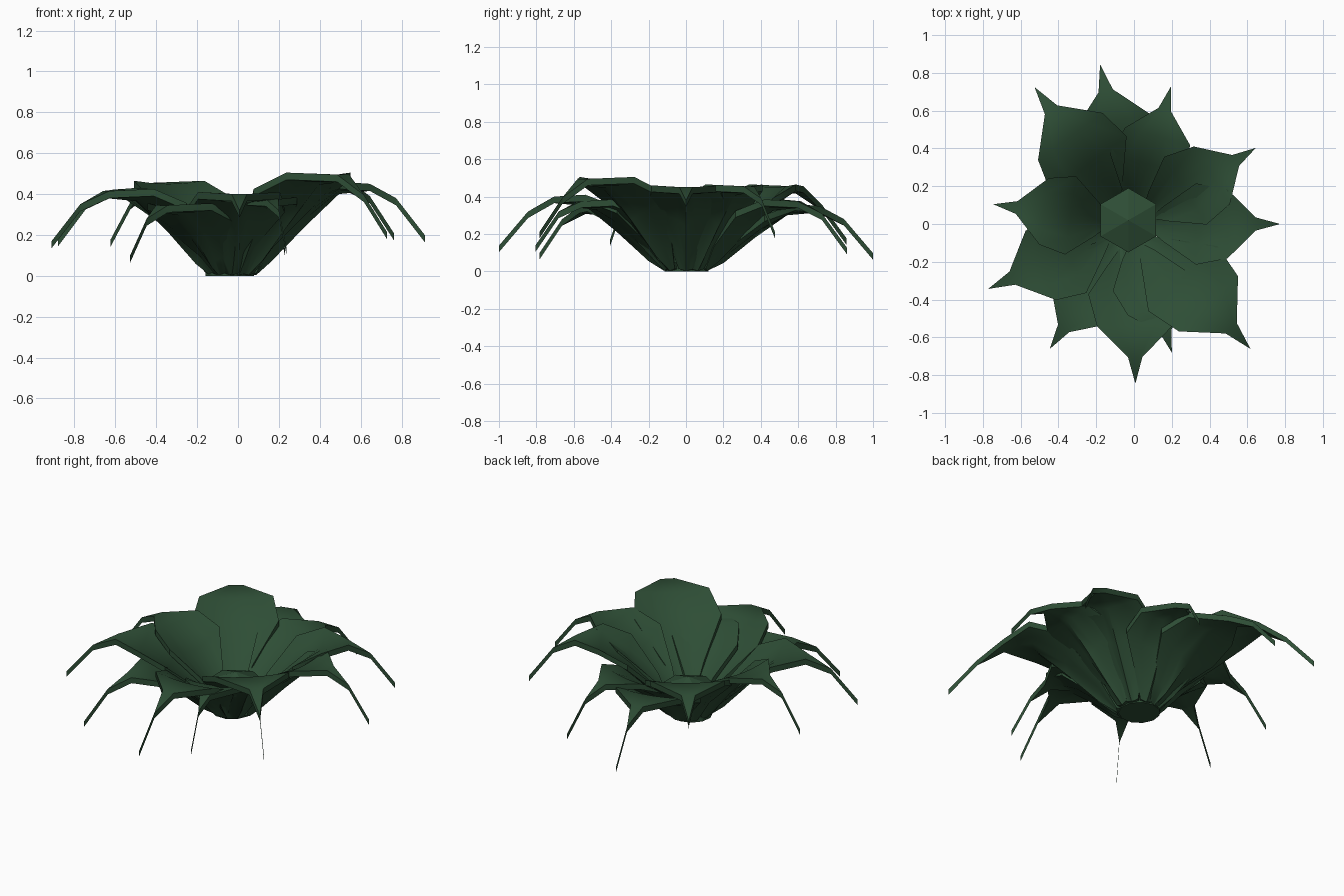
import bpy, bmesh, math

if "Cube" in bpy.data.objects:
    bpy.data.objects.remove(bpy.data.objects["Cube"])

green = bpy.data.materials.new("dark leaf green")
green.diffuse_color = (0.027, 0.075, 0.036, 1)
green.use_nodes = True
green.node_tree.nodes["Principled BSDF"].inputs["Base Color"].default_value = green.diffuse_color

THICK = 0.035
ACROSS = (-1, -0.55, -0.22, 0, 0.22, 0.55, 1)

# one entry per leaf: compass angle, reach of the tip, tip height, shoulder height
LEAVES = [(0, 0.915, 0.18, 0.46), (32, 0.90, 0.19, 0.465), (75, 0.89, 0.11, 0.385),
          (102, 1.022, 0.08, 0.36), (126, 1.06, 0.16, 0.465), (172, 0.89, 0.16, 0.43),
          (204, 1.0, 0.15, 0.425), (236, 0.945, 0.08, 0.355), (270.5, 1.0, 0.12, 0.41),
          (286.4, 0.84, 0.12, 0.385), (313, 1.07, 0.195, 0.505)]


def stations(reach, tip, top):
    """Reach, edge height, half width, cup depth and midrib depth along a leaf."""
    return [(0.02, 0.035, 0.025, 0.0, 0.0),
            (0.12, 0.05, 0.04, 0.01, 0.0),
            (0.20 * reach, 0.43 * top, 0.105 * reach, 0.13 * top, 0.08 * top),
            (0.37 * reach, 0.84 * top, 0.235 * reach, 0.17 * top, 0.07 * top),
            (0.54 * reach, top, 0.20 * reach, 0.015, 0.01),
            (0.705 * reach, top - 0.01, 0.038 * reach, 0.0, 0.0),
            (0.845 * reach, tip + 0.2, 0.0, 0.0, 0.0),
            (reach, tip + 0.018, 0.0, 0.0, 0.0)]


def build_leaf(i, angle, reach, tip, shoulder):
    a = math.radians(angle)
    c, s = math.cos(a), math.sin(a)
    bm = bmesh.new()
    rings = []
    for r, z, half, cup, rib in stations(reach, tip, shoulder):
        shift = -0.04 * max(0, 1 - r / (0.5 * reach))   # rosette heart sits a little left
        top, low = [], []
        for u in ACROSS:
            x, y = r * c - half * u * s + shift, r * s + half * u * c
            h = z - cup * (1 - u * u)
            keel = rib if u == 0 else 0
            top.append(bm.verts.new((x, y, h)))
            low.append(bm.verts.new((x, y, max(0, h - THICK - keel))))
        rings.append(top + low[::-1])
    # closed skin between stations, then both ends
    n = len(rings[0])
    for p, q in zip(rings, rings[1:]):
        for k in range(n):
            j = (k + 1) % n
            bm.faces.new((p[k], p[j], q[j], q[k]))
    bm.faces.new(rings[0])
    bm.faces.new(rings[-1][::-1])
    bmesh.ops.recalc_face_normals(bm, faces=bm.faces)
    # weld the blade into a single thin point at the tip
    bmesh.ops.remove_doubles(bm, verts=bm.verts, dist=0.0005)
    name = "leaf_%02d" % i
    mesh = bpy.data.meshes.new(name)
    bm.to_mesh(mesh)
    bm.free()
    mesh.materials.append(green)
    ob = bpy.data.objects.new(name, mesh)
    bpy.context.collection.objects.link(ob)
    bpy.ops.object.select_all(action='DESELECT')
    ob.select_set(True)
    bpy.context.view_layer.objects.active = ob
    bpy.ops.object.shade_smooth_by_angle(angle=math.radians(40))


for i, leaf in enumerate(LEAVES, 1):
    build_leaf(i, *leaf)

# small root plate under the heart
bpy.ops.mesh.primitive_cylinder_add(vertices=11, radius=0.12, depth=0.03, location=(-0.04, 0, 0.015))
root = bpy.context.object
root.name = "root_plate"
root.data.materials.append(green)

# low closed bud filling the heart
bpy.ops.mesh.primitive_cone_add(vertices=6, radius1=0.17, depth=0.06, location=(-0.03, 0.02, 0.21))
bud = bpy.context.object
bud.name = "heart_bud"
bud.data.materials.append(green)
